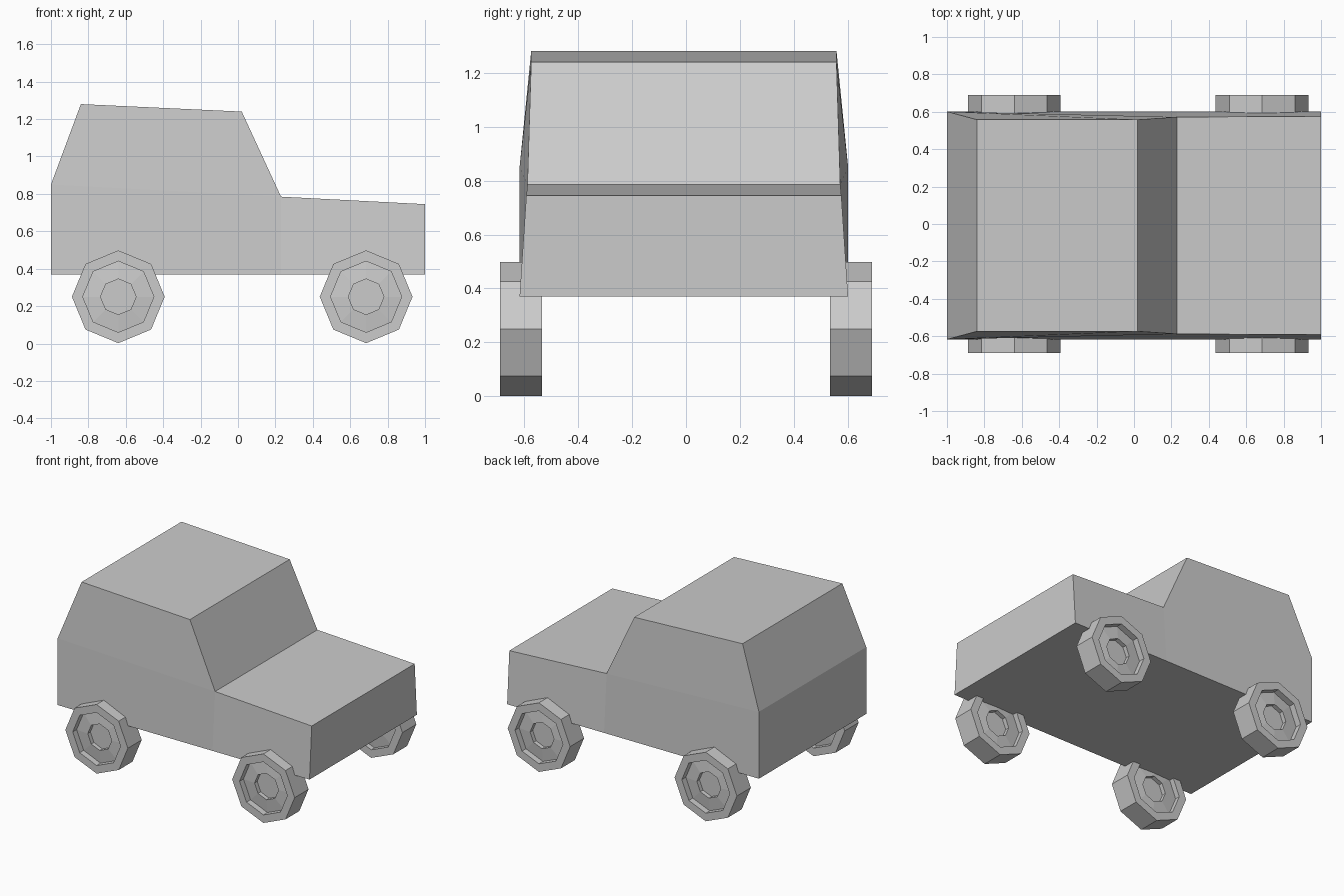
import bpy, bmesh
from math import cos, sin, pi

if "Cube" in bpy.data.objects:
    bpy.data.objects.remove(bpy.data.objects["Cube"])


def make_object(name, bm):
    bmesh.ops.recalc_face_normals(bm, faces=bm.faces)
    mesh = bpy.data.meshes.new(name)
    bm.to_mesh(mesh)
    bm.free()
    obj = bpy.data.objects.new(name, mesh)
    bpy.context.collection.objects.link(obj)
    return obj


# Body: paired side points (x, z, half width), sides tapering upward
YC = -0.008
stations = [(-1, 0.37, 0.609), (-1, 0.85, 0.609), (-0.84, 1.28, 0.566),
            (0.02, 1.24, 0.566), (0.23, 0.785, 0.58), (1, 0.745, 0.584),
            (1, 0.37, 0.609), (0.23, 0.37, 0.609)]
bm = bmesh.new()
sides = [[bm.verts.new((x, YC + s * w, z)) for x, z, w in stations] for s in (-1, 1)]
n = len(stations)
for i in range(n):
    j = (i + 1) % n
    bm.faces.new((sides[0][i], sides[0][j], sides[1][j], sides[1][i]))
for v in sides:
    for panel in ((1, 2, 3, 4), (0, 1, 4, 7), (4, 5, 6, 7)):
        bm.faces.new([v[k] for k in panel])
make_object("car_body", bm)


# Wheels: octagonal lathe, with stepped recesses on both faces
SEG = 8
profile = [(0.095, 0.625), (0.095, 0.655), (0.19, 0.645), (0.19, 0.69),
           (0.248, 0.69), (0.248, 0.533), (0.19, 0.533), (0.19, 0.57),
           (0.095, 0.56), (0.095, 0.59)]


def wheel(name, cx, side):
    bm = bmesh.new()
    rings = [[bm.verts.new((cx + r * sin(2 * pi * k / SEG), side * y,
                            0.25 + r * cos(2 * pi * k / SEG)))
              for k in range(SEG)] for r, y in profile]
    for a, b in zip(rings, rings[1:]):
        for k in range(SEG):
            m = (k + 1) % SEG
            bm.faces.new((a[k], a[m], b[m], b[k]))
    bm.faces.new(rings[0])
    bm.faces.new(rings[-1])
    make_object(name, bm)


for end, cx in (("rear", -0.64), ("front", 0.685)):
    for label, side in (("right", -1), ("left", 1)):
        wheel(f"{end}_{label}_wheel", cx, side)
